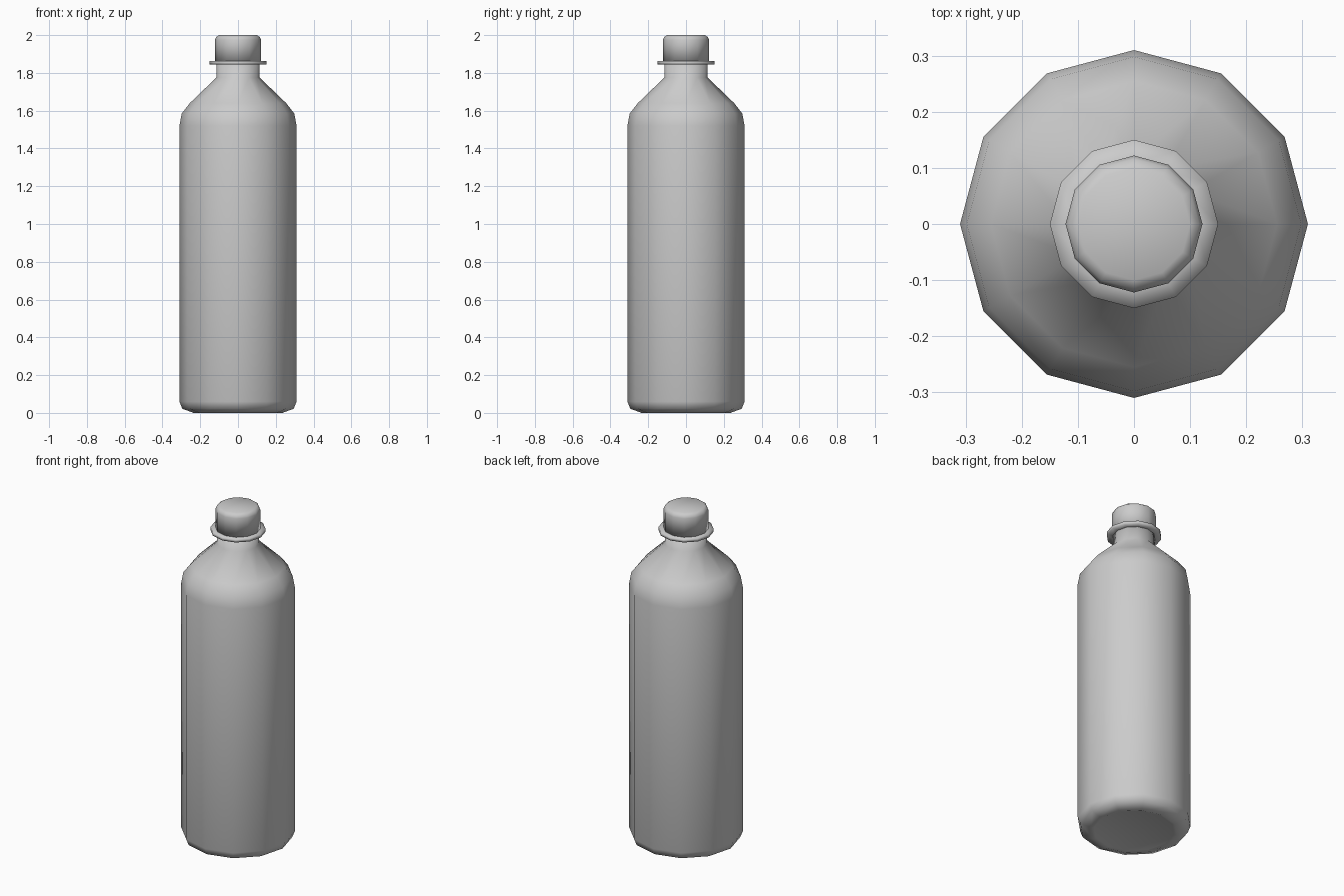
import bpy
import bmesh
from math import cos, sin, tau

SIDES = 12

cube = bpy.data.objects.get("Cube")
if cube:
    bpy.data.objects.remove(cube, do_unlink=True)

grey = bpy.data.materials.new("plain grey")
grey.use_nodes = True
colour = (0.6, 0.6, 0.6, 1)
grey.diffuse_color = colour
grey.node_tree.nodes["Principled BSDF"].inputs["Base Color"].default_value = colour


def lathe(name, profile):
    """Turn a (radius, height) profile into a closed twelve-sided solid."""
    bm = bmesh.new()
    rings = [[bm.verts.new((r * cos(tau * i / SIDES), r * sin(tau * i / SIDES), z))
              for i in range(SIDES)] for r, z in profile]
    for low, high in zip(rings, rings[1:]):
        for i in range(SIDES):
            j = (i + 1) % SIDES
            bm.faces.new((low[i], low[j], high[j], high[i]))
    bm.faces.new(rings[0][::-1])
    bm.faces.new(rings[-1])
    for face in bm.faces:
        face.smooth = True
    mesh = bpy.data.meshes.new(name)
    bm.to_mesh(mesh)
    bm.free()
    mesh.materials.append(grey)
    obj = bpy.data.objects.new(name, mesh)
    bpy.context.collection.objects.link(obj)
    return obj


# Body with rounded base, sloped shoulder and neck
lathe("bottle_body", [
    (0.22, 0.005), (0.235, 0.0), (0.295, 0.022), (0.31, 0.06),
    (0.31, 1.52), (0.298, 1.585), (0.255, 1.64),
    (0.115, 1.775), (0.115, 1.85)])

# Thin collar under the cap
lathe("neck_collar", [(0.11, 1.845), (0.15, 1.845), (0.15, 1.863), (0.11, 1.863)])

# Screw cap with a bevelled top
lathe("cap", [(0.122, 1.86), (0.122, 1.975), (0.116, 1.99), (0.1, 2.0)])
